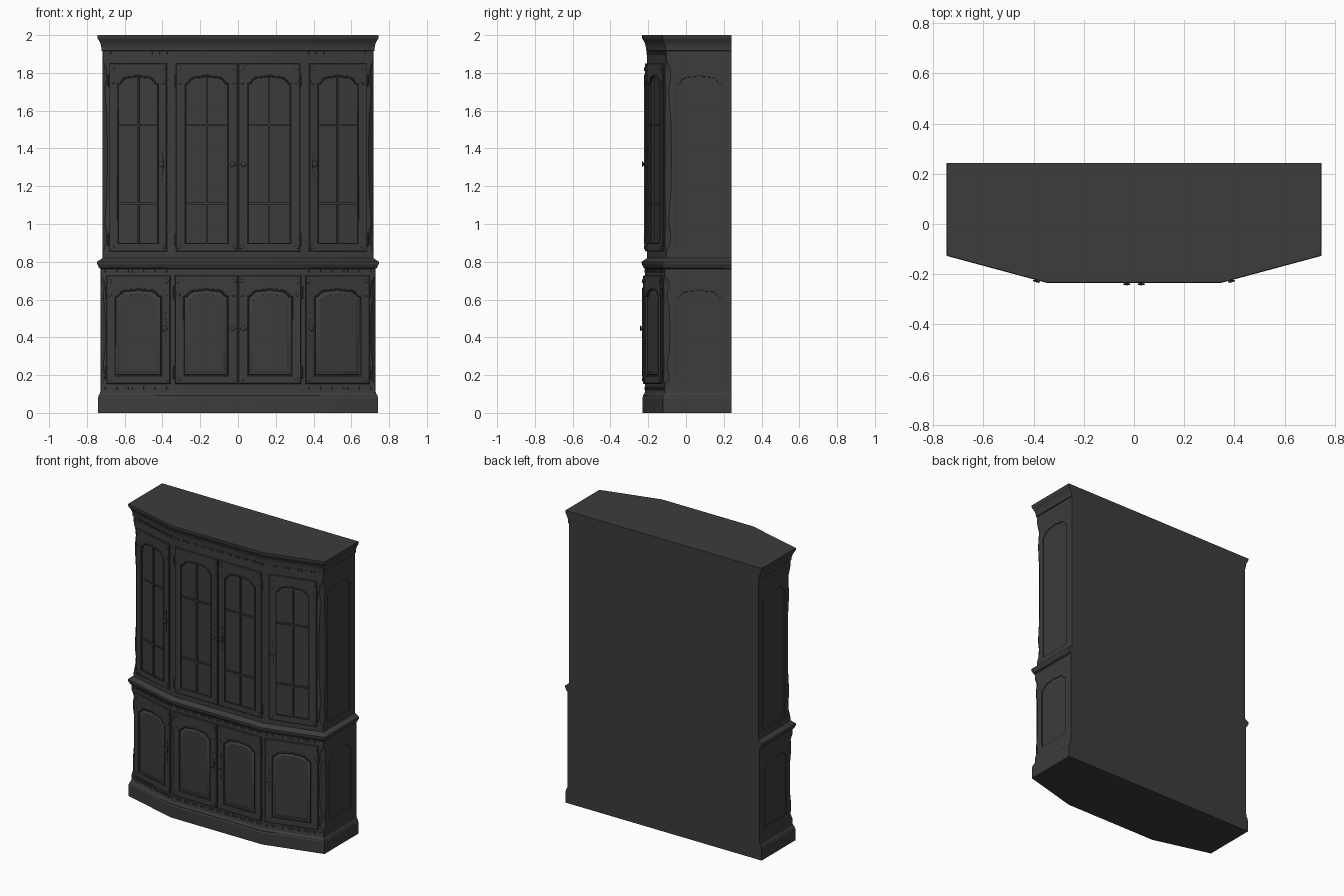
import bpy, bmesh, math
from mathutils import Matrix, Vector

if "Cube" in bpy.data.objects:
    bpy.data.objects.remove(bpy.data.objects["Cube"])

mat = bpy.data.materials.new("dark_wood")
mat.diffuse_color = (0.045, 0.045, 0.045, 1)
mat.use_nodes = True
mat.node_tree.nodes["Principled BSDF"].inputs["Base Color"].default_value = mat.diffuse_color

# Plan geometry: outer corner, front break, and angled-face direction
CX, CY, PX, PY, BACK = 0.742, -0.124, 0.345, -0.231, 0.242
L = math.hypot(CX - PX, CY - PY)
C, S = (CX - PX) / L, (CY - PY) / L
LOW, UP, T = -0.015, -0.025, 0.012   # face offsets of both stages, door thickness


def add(name, mesh, M=Matrix.Identity(4)):
    ob = bpy.data.objects.new(name, mesh)
    bpy.context.collection.objects.link(ob)
    ob.matrix_world = M
    mesh.materials.clear()
    mesh.materials.append(mat)
    mesh.shade_smooth()
    mesh.set_sharp_from_angle(angle=math.radians(32))
    return ob


def loft(name, rings, M=Matrix.Identity(4)):
    """Closed rings of points, skinned and capped at both ends."""
    bm = bmesh.new()
    vs = [[bm.verts.new(p) for p in r] for r in rings]
    n = len(vs[0])
    for a, b in zip(vs, vs[1:]):
        for i in range(n):
            bm.faces.new((a[i], a[(i + 1) % n], b[(i + 1) % n], b[i]))
    bm.faces.new(vs[0])
    bm.faces.new(vs[-1])
    bmesh.ops.recalc_face_normals(bm, faces=bm.faces)
    me = bpy.data.meshes.new(name)
    bm.to_mesh(me)
    bm.free()
    return add(name, me, M)


def prism(name, pts, h0, h1, M):
    return loft(name, [[(x, y, h) for x, y in pts] for h in (h0, h1)], M)


def lathe(name, prof, x, y, z, M, seg=16):
    rings = [[(x + r * math.cos(2 * math.pi * i / seg), y + r * math.sin(2 * math.pi * i / seg), z + h)
              for i in range(seg)] for r, h in prof]
    return loft(name, rings, M)


def curve(name, loops, M, z, extrude=0.0, bevel=0.0, filled=True):
    cu = bpy.data.curves.new(name, 'CURVE')
    cu.dimensions = '2D' if filled else '3D'
    cu.fill_mode = 'BOTH' if filled else 'FULL'
    cu.extrude, cu.bevel_depth, cu.bevel_resolution = extrude, bevel, 0 if filled else 2
    cu.offset = -bevel if filled else 0
    for pts in loops:
        sp = cu.splines.new('POLY')
        sp.points.add(len(pts) - 1)
        for p, q in zip(sp.points, pts):
            p.co = (q[0], q[1], 0, 1)
        sp.use_cyclic_u = True
    tmp = bpy.data.objects.new("tmp", cu)
    bpy.context.collection.objects.link(tmp)
    bpy.context.view_layer.update()
    me = bpy.data.meshes.new_from_object(tmp.evaluated_get(bpy.context.evaluated_depsgraph_get()))
    bpy.data.objects.remove(tmp)
    return add(name, me, M @ Matrix.Translation((0, 0, z)))


def rect(a, b, c, d):
    return [(a, c), (b, c), (b, d), (a, d)]


def arch(u0, u1, z0, sh, top):
    """Opening with shoulders and a slightly pointed arched head."""
    m, w, h = (u0 + u1) / 2, (u1 - u0) / 2, top - sh
    half = [(1, 0), (.9, .08), (.82, .3), (.74, .58), (.6, .76), (.38, .82), (.16, .87)]
    right = [(m + a * w, sh + b * h) for a, b in half]
    left = [(m - a * w, sh + b * h) for a, b in reversed(half)]
    return [(u0, z0), (u1, z0)] + right + [(m, top)] + left


def frame(ux, uy, x, y):
    """Face frame: local x along the face, y up, z outward."""
    u, z = Vector((ux, uy, 0)), Vector((0, 0, 1))
    M = Matrix((u, z, u.cross(z))).transposed().to_4x4()
    M.translation = (x, y, 0)
    return M


def plan(d, k, z):
    """Canted cabinet plan offset by d with corner chamfer k."""
    x, y, px = CX + d, CY - d * (1 - S) / C, PX + d * (1 - C) / S
    right = [(x, BACK), (x, y + k), (x - C * k, y - S * k), (px, PY - d)]
    return [(a, b, z) for a, b in right] + [(-a, b, z) for a, b in reversed(right)]


# Cabinet body: plinth, lower stage, waist, upper stage, cornice
e = 0.001
prof = [(0, e, 0), (0, e, .08), (-.003, e, .085), (-.003, e, .092), (-.012, e, .105), (LOW, e, .125)]
wave = [(0, .05), (.05, .75), (.1, .85), (.15, .5), (.2, .55), (.3, .85), (.5, 1), (.7, .85), (.8, .55),
        (.85, .5), (.9, .85), (.95, .75), (1, .05)]
prof += [(LOW, k * .028, .15 + t * .575) for t, k in wave]
prof += [(LOW, e, .762), (-.006, e, .768), (-.002, e, .778), (.003, e, .786), (.004, e, .8),
         (-.008, e, .808), (-.018, e, .814), (UP, e, .82)]
prof += [(UP, k * .028, .85 + t * 1.02) for t, k in wave]
prof += [(UP, e, 1.915), (-.019, e, 1.918), (-.019, e, 1.93), (-.017, e, 1.945), (-.012, e, 1.96),
         (-.005, e, 1.973), (0, e, 1.98), (.002, e, 1.988), (.002, e, 2)]
body = loft("cabinet_body", [plan(*p) for p in prof])

# Side panels: shallow arched recesses with a bead
for s in (1, -1):
    for d, z0, sh, top in ((LOW, .2, .61, .655), (UP, .86, 1.74, 1.79)):
        M = frame(0, s, s * (CX + d), 0)
        pts = arch(*sorted((-.05 * s, .19 * s)), z0, sh, top)
        cut = prism("panel_cutter", pts, -.007, .02, M)
        cut.hide_render = True
        mod = body.modifiers.new("recess", 'BOOLEAN')
        mod.operation, mod.solver, mod.object = 'DIFFERENCE', 'EXACT', cut
        bpy.context.view_layer.update()
        me = bpy.data.meshes.new_from_object(body.evaluated_get(bpy.context.evaluated_depsgraph_get()))
        body.modifiers.clear()
        body.data = me
        bpy.data.objects.remove(cut)
        curve("side_panel_bead", [pts], M, -.004, bevel=.004, filled=False)
body.data.set_sharp_from_angle(angle=math.radians(25))


def door(M, u0, u1, knob_right, upper):
    z0, z1, sh, top, kz = (.855, 1.85, 1.74, 1.787, 1.317) if upper else (.154, .727, .615, .657, .447)
    b = .048
    a0, a1, az, mid = u0 + b, u1 - b, z0 + .042, (u0 + u1) / 2
    hole = arch(a0, a1, az, sh, top)
    curve("door_frame", [rect(u0, u1, z0, z1), hole], M, T / 2, .003, .003)
    curve("door_panel_bead", [hole], M, T, bevel=.005, filled=False)
    if upper:
        # Glazing bars
        prism("glazing_bar", rect(mid - .005, mid + .005, az, top), 0, .009, M)
        for z in (1.523, 1.109):
            prism("glazing_bar", rect(a0, a1, z - .005, z + .005), 0, .0085, M)
    else:
        # Raised field
        rings = [[(x, y, h) for x, y in arch(a0 + i, a1 - i, az + i, sh - i * .6, top - i)]
                 for i, h in ((.004, -.002), (.006, .002), (.024, .009), (.026, .0105))]
        loft("raised_panel", rings, M)
    # Corner studs
    for u in (u0 + .018, u1 - .018):
        for z in (z1 - .03, z1 - .1, z0 + .022):
            lathe("corner_stud", [(.011, -.001), (.0105, .002), (.007, .0045), (.002, .0055)], u, z, T, M, 12)
    # Knob with slim backplate
    ku = u1 - .026 if knob_right else u0 + .026
    lens = [(0, -.085), (.005, -.07), (.003, -.05), (.009, -.025), (.009, .025), (.003, .05), (.005, .07), (0, .085)]
    plate = [(ku + a, kz + q) for a, q in lens] + [(ku - a, kz + q) for a, q in lens[-2:0:-1]]
    prism("knob_backplate", plate, T - .001, T + .002, M)
    lathe("door_knob", [(.009, 0), (.006, .003), (.006, .007), (.013, .009), (.015, .012), (.011, .015), (.003, .016)],
          ku, kz, T, M)
    # Hinge barrels
    hu = u0 - .004 if knob_right else u1 + .004
    R = M @ Matrix.Rotation(-math.pi / 2, 4, 'X')
    for z in (z0 + .06, z1 - .09):
        lathe("hinge", [(.002, -.034), (.005, -.028), (.005, .028), (.002, .034)], hu, -.008, z, R, 8)


# Doors and dentil rows on the three front faces
for d, upper, xc, xa, xb in ((LOW, False, .334, .357, .694), (UP, True, .328, .376, .679)):
    M = frame(1, 0, 0, PY - d)
    door(M, -xc, -.003, True, upper)
    door(M, .003, xc, False, upper)
    px = PX + d * (1 - C) / S
    faces = [(M, -px, px)]
    w = (CX + d - px) / C
    for s in (1, -1):
        A = frame(C, s * S, s * px, PY - d)
        u0, u1 = sorted((s * (xa - px) / C, s * (xb - px) / C))
        door(A, u0, u1, s < 0, upper)
        faces.append((A, *sorted((.008 * s, (w - .01) * s))))
    for F, a, b in faces:
        n = int((b - a) / .02)
        for z in ((1.905,) if upper else (.752, .13)):
            for i in range(n):
                u = a + (i + .5) * (b - a) / n
                prism("dentil", rect(u - .005, u + .005, z - .008, z + .008), -.001, .004, F)
